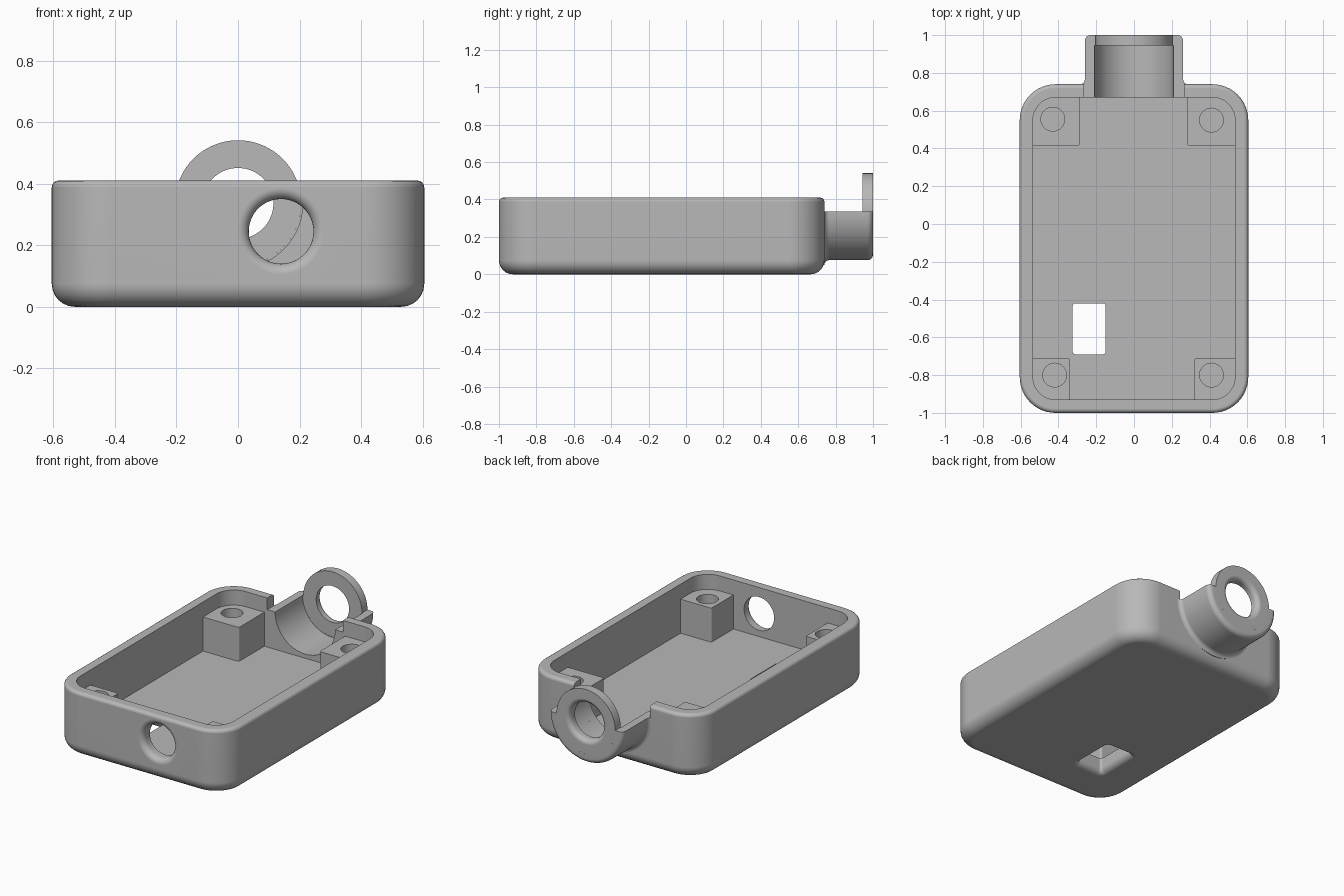
import bpy, bmesh
from math import sin, cos, pi, radians

cube = bpy.data.objects.get("Cube")
if cube:
    bpy.data.objects.remove(cube, do_unlink=True)

grey = bpy.data.materials.new("matte grey")
grey.use_nodes = True
grey.diffuse_color = (0.48, 0.48, 0.48, 1)
grey.node_tree.nodes["Principled BSDF"].inputs["Base Color"].default_value = (0.48, 0.48, 0.48, 1)

BORE_Z = 0.336          # axis height of the cable collar
FLOOR, RIM, POST_TOP = 0.10, 0.41, 0.315


def finish(name, bm):
    bmesh.ops.remove_doubles(bm, verts=bm.verts, dist=1e-5)
    bmesh.ops.recalc_face_normals(bm, faces=bm.faces)
    mesh = bpy.data.meshes.new(name)
    bm.to_mesh(mesh)
    bm.free()
    mesh.materials.append(grey)
    obj = bpy.data.objects.new(name, mesh)
    bpy.context.collection.objects.link(obj)
    return obj


def arc(cx, cy, r, a0, a1, n=6):
    angles = [radians(a0 + (a1 - a0) * i / n) for i in range(n + 1)]
    return [(cx + r * cos(a), cy + r * sin(a)) for a in angles]


def skin(bm, rings, closed):
    n = len(rings[0])
    pairs = list(zip(rings, rings[1:]))
    if closed:
        pairs.append((rings[-1], rings[0]))
    else:
        bm.faces.new(rings[0])
        bm.faces.new(rings[-1])
    for a, b in pairs:
        for i in range(n):
            j = (i + 1) % n
            bm.faces.new((a[i], a[j], b[j], b[i]))


def rounded_block(name, x0, x1, y0, y1, radius, levels, n=12):
    """Stack of rounded rectangles; levels are (inset, z) pairs."""
    bm = bmesh.new()
    rings = []
    for inset, z in levels:
        r = max(radius - inset, 0.002)
        a, b = x0 + inset + r, x1 - inset - r
        c, d = y0 + inset + r, y1 - inset - r
        pts = (arc(b, d, r, 0, 90, n) + arc(a, d, r, 90, 180, n)
               + arc(a, c, r, 180, 270, n) + arc(b, c, r, 270, 360, n))
        rings.append([bm.verts.new((x, y, z)) for x, y in pts])
    skin(bm, rings, False)
    return finish(name, bm)


def lathe(name, profile, x, z, start=0, sweep=360, steps=72):
    """Turn a closed (radius, y) profile about an axis along y."""
    full = sweep == 360
    bm = bmesh.new()
    rings = []
    for i in range(steps if full else steps + 1):
        a = radians(start + sweep * i / steps)
        rings.append([bm.verts.new((x + r * cos(a), y, z + r * sin(a))) for r, y in profile])
    skin(bm, rings, full)
    return finish(name, bm)


def cut(obj, *cutters):
    for c in cutters:
        c.hide_render = True
        mod = obj.modifiers.new("cut", 'BOOLEAN')
        mod.operation, mod.solver, mod.object = 'DIFFERENCE', 'EXACT', c
    graph = bpy.context.evaluated_depsgraph_get()
    mesh = bpy.data.meshes.new_from_object(obj.evaluated_get(graph))
    obj.modifiers.clear()
    obj.data = mesh
    for c in cutters:
        bpy.data.objects.remove(c, do_unlink=True)


# Tray body with a rounded underside and a softened rim
under = [(0.075 - p, z) for p, z in arc(0, 0.075, 0.075, -90, 0)]
rim = [(0.022 - p, z) for p, z in arc(0, RIM - 0.022, 0.022, 0, 90, 4)]
tray = rounded_block("tray", -0.605, 0.605, -1, 0.74, 0.19, under + rim)

# Openings: cavity, cable bore, notch above it, front port, floor window
cavity = rounded_block("cavity_cutter", -0.535, 0.535, -0.93, 0.67, 0.12,
                       [(0, FLOOR), (0, 0.6)])
bore = lathe("bore_cutter", [(0, 0.6), (0.21, 0.6), (0.21, 0.85), (0, 0.85)], 0, BORE_Z)
notch = rounded_block("notch_cutter", -0.265, 0.265, 0.6, 0.85, 0.002,
                      [(0, BORE_Z), (0, 0.6)], 1)
port_lip = arc(0.14, -0.965, 0.035, 270, 180)
port = lathe("port_cutter", [(0, -1.03), (0.14, -1.03)] + port_lip
             + [(0.105, -0.85), (0, -0.85)], 0.14, 0.245)
window_lip = [(-p, z) for p, z in arc(0.04, 0.04, 0.04, 270, 180)]
window = rounded_block("window_cutter", -0.325, -0.15, -0.69, -0.42, 0.015,
                       [(-0.04, -0.03)] + window_lip + [(0, 0.2)], 6)
cut(tray, cavity, bore, notch, port, window)

# Half-round cable collar behind the tray
collar_profile = ([(0.21, 0.73), (0.285, 0.73)] + arc(0.285, 0.765, 0.025, 270, 180, 4)
                  + arc(0.23, 0.97, 0.03, 0, 90)
                  + [(0.205, 1.0), (0.205, 0.945), (0.21, 0.945)])
collar = lathe("cable_collar", collar_profile, 0, BORE_Z, 180, 180, 48)

# Full ring closing the end of the collar
ring_profile = [(0.115, 0.945), (0.205, 0.945), (0.205, 1.0)] + arc(0.145, 0.97, 0.03, 90, 180)
ring = lathe("end_ring", ring_profile, 0, BORE_Z)

# Screw posts in the four corners, each with a blind hole
parts = [tray, collar, ring]
posts = {
    "back_right_post": (-0.545, -0.285, 0.415, 0.68, -0.43, 0.555),
    "back_left_post": (0.28, 0.545, 0.415, 0.68, 0.41, 0.55),
    "front_right_post": (-0.545, -0.34, -0.94, -0.71, -0.42, -0.80),
    "front_left_post": (0.32, 0.545, -0.94, -0.71, 0.41, -0.80),
}
for name, (x0, x1, y0, y1, hx, hy) in posts.items():
    post = rounded_block(name, x0, x1, y0, y1, 0.012, [(0, FLOOR - 0.03), (0, POST_TOP)], 4)
    hole = rounded_block("hole_cutter", hx - 0.063, hx + 0.063, hy - 0.063, hy + 0.063,
                         0.0629, [(0, FLOOR + 0.02), (0, 0.5)], 10)
    cut(post, hole)
    parts.append(post)

# Smooth shading with crisp edges and flat panels kept even
bpy.ops.object.select_all(action='DESELECT')
for p in parts:
    p.select_set(True)
bpy.context.view_layer.objects.active = tray
bpy.ops.object.shade_smooth_by_angle(angle=radians(30))
for p in parts:
    p.modifiers.new("even_normals", 'WEIGHTED_NORMAL').keep_sharp = True
